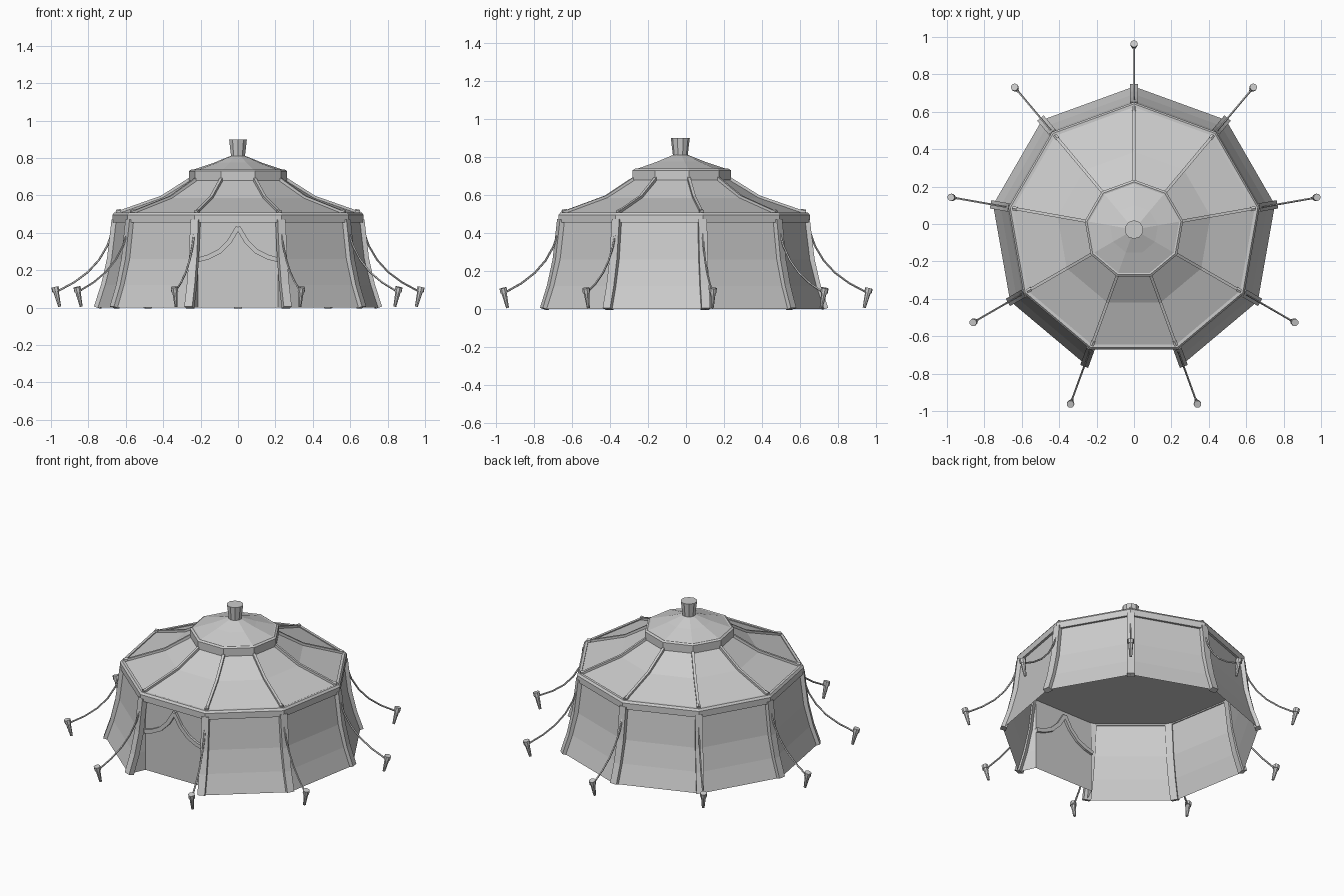
import bpy, bmesh, math
from mathutils import Vector

cube = bpy.data.objects.get("Cube")
if cube:
    bpy.data.objects.remove(cube, do_unlink=True)

SIDES = 9
CENTRE = Vector((0, -0.03, 0))
ANGLES = [math.radians(90 + 360 / SIDES * k) for k in range(SIDES)]
FRONT = 4  # index of the side facing the front

canvas = bpy.data.materials.new("grey_canvas")
canvas.use_nodes = True
canvas.diffuse_color = (0.6, 0.6, 0.6, 1)
canvas.node_tree.nodes["Principled BSDF"].inputs["Base Color"].default_value = (0.6, 0.6, 0.6, 1)


def finish(name, bm):
    bmesh.ops.recalc_face_normals(bm, faces=bm.faces)
    mesh = bpy.data.meshes.new(name)
    bm.to_mesh(mesh)
    bm.free()
    mesh.materials.append(canvas)
    obj = bpy.data.objects.new(name, mesh)
    bpy.context.collection.objects.link(obj)
    return obj


def polar(angle, r, z):
    return CENTRE + Vector((r * math.cos(angle), r * math.sin(angle), z))


def lathe(name, profile, skip=(), closed=False, cap=False):
    """Nine-sided turned shape from (radius, height) points."""
    bm = bmesh.new()
    rings = [[bm.verts.new(polar(a, r, z)) for a in ANGLES] for r, z in profile]
    pairs = list(zip(rings, rings[1:]))
    if closed:
        pairs.append((rings[-1], rings[0]))
    for low, high in pairs:
        for k in range(SIDES):
            if k not in skip:
                j = (k + 1) % SIDES
                bm.faces.new((low[k], low[j], high[j], high[k]))
    if cap:
        bm.faces.new(rings[-1])
    return finish(name, bm)


def sweep(bm, points, side, width, depth, sides=4):
    """Bar of elliptical or square section along a path lying across 'side'."""
    rings = []
    grow = 1 / math.cos(math.pi / sides)
    for i, p in enumerate(points):
        along = points[min(i + 1, len(points) - 1)] - points[max(i - 1, 0)]
        normal = along.cross(side).normalized()
        ring = []
        for s in range(sides):
            t = 2 * math.pi * (s + 0.5) / sides
            offset = side * math.cos(t) * width + normal * math.sin(t) * depth
            ring.append(bm.verts.new(p + offset * grow / 2))
        rings.append(ring)
    for a, b in zip(rings, rings[1:]):
        for s in range(sides):
            t = (s + 1) % sides
            bm.faces.new((a[s], a[t], b[t], b[s]))
    bm.faces.new(rings[0])
    bm.faces.new(rings[-1])


def radial_bars(name, path, width, depth, sides=4):
    """The same bar repeated at every corner of the tent."""
    bm = bmesh.new()
    for a in ANGLES:
        side = Vector((-math.sin(a), math.cos(a), 0))
        sweep(bm, [polar(a, r, z) for r, z in path], side, width, depth, sides)
    return finish(name, bm)


# Flared walls, open at the front
wall = [(0.765, 0), (0.725, 0.12), (0.69, 0.26), (0.665, 0.47)]
lathe("walls", wall, skip=(FRONT,))

# Upright door panel with returns to the front corners
bm = bmesh.new()
rows = []
door_y = CENTRE.y - 0.665 * math.cos(math.pi / SIDES) + 0.01
for r, z in wall:
    left, right = polar(ANGLES[FRONT], r, z), polar(ANGLES[FRONT + 1], r, z)
    row = [left, Vector((-0.215, door_y, z)), Vector((0.215, door_y, z)), right]
    rows.append([bm.verts.new(p) for p in row])
for low, high in zip(rows, rows[1:]):
    for i in range(3):
        bm.faces.new((low[i], low[i + 1], high[i + 1], high[i]))
finish("door_panel", bm)

# Swept-back hem of the door curtains
bm = bmesh.new()
hem = [(0, 0.43), (0.045, 0.355), (0.1, 0.3), (0.16, 0.27), (0.215, 0.255)]
for sign in (-1, 1):
    points = [Vector((sign * x, door_y, z)) for x, z in hem]
    sweep(bm, points, Vector((0, 1, 0)), 0.03, 0.025)
finish("door_curtain_hem", bm)

# Corner posts
radial_bars("corner_posts", [(0.762, 0), (0.722, 0.12), (0.69, 0.26), (0.665, 0.47)], 0.045, 0.035)

# Eave band, ceiling and main roof
lathe("eave_band", [(0.66, 0.455), (0.682, 0.455), (0.682, 0.495), (0.672, 0.508),
                    (0.655, 0.508), (0.655, 0.48)], closed=True)
lathe("ceiling", [(0.664, 0.462)], cap=True)
lathe("main_roof", [(0.66, 0.5), (0.415, 0.585), (0.25, 0.685)])

# Ridge poles with end knobs
radial_bars("ridge_poles", [(0.66, 0.505), (0.415, 0.59), (0.255, 0.69)], 0.016, 0.016)
radial_bars("ridge_knobs", [(0.635, 0.515), (0.66, 0.51)], 0.022, 0.022, 6)

# Raised crown and its low cone
lathe("crown_band", [(0.24, 0.68), (0.267, 0.68), (0.267, 0.73), (0.255, 0.738), (0.24, 0.735)])
lathe("crown_roof", [(0.25, 0.735), (0.13, 0.775), (0.03, 0.815)], cap=True)

# Centre pole top, widening upward
bpy.ops.mesh.primitive_cone_add(vertices=10, radius1=0.038, radius2=0.05, depth=0.1,
                                location=CENTRE + Vector((0, 0, 0.85)))
pole = bpy.context.object
pole.name = "centre_pole"
pole.data.materials.append(canvas)

# Sagging guy ropes
rope = [(0.67, 0.46), (0.685, 0.4), (0.71, 0.33), (0.755, 0.255), (0.815, 0.19),
        (0.89, 0.135), (0.975, 0.09)]
radial_bars("guy_ropes", rope, 0.009, 0.009, 5)

# Tapered ground pegs with wider heads
bm = bmesh.new()
for a in ANGLES:
    side = Vector((-math.sin(a), math.cos(a), 0))
    tip, neck, top = polar(a, 0.968, 0.005), polar(a, 0.988, 0.085), polar(a, 0.994, 0.11)
    axis = (top - tip).normalized().to_track_quat('Z', 'Y').to_matrix().to_4x4()
    for low, high, r1, r2 in ((tip, neck, 0.008, 0.015), (neck, top, 0.02, 0.02)):
        place = axis.copy()
        place.translation = (low + high) / 2
        bmesh.ops.create_cone(bm, cap_ends=True, segments=8, radius1=r1, radius2=r2,
                              depth=(high - low).length, matrix=place)
finish("ground_pegs", bm)
